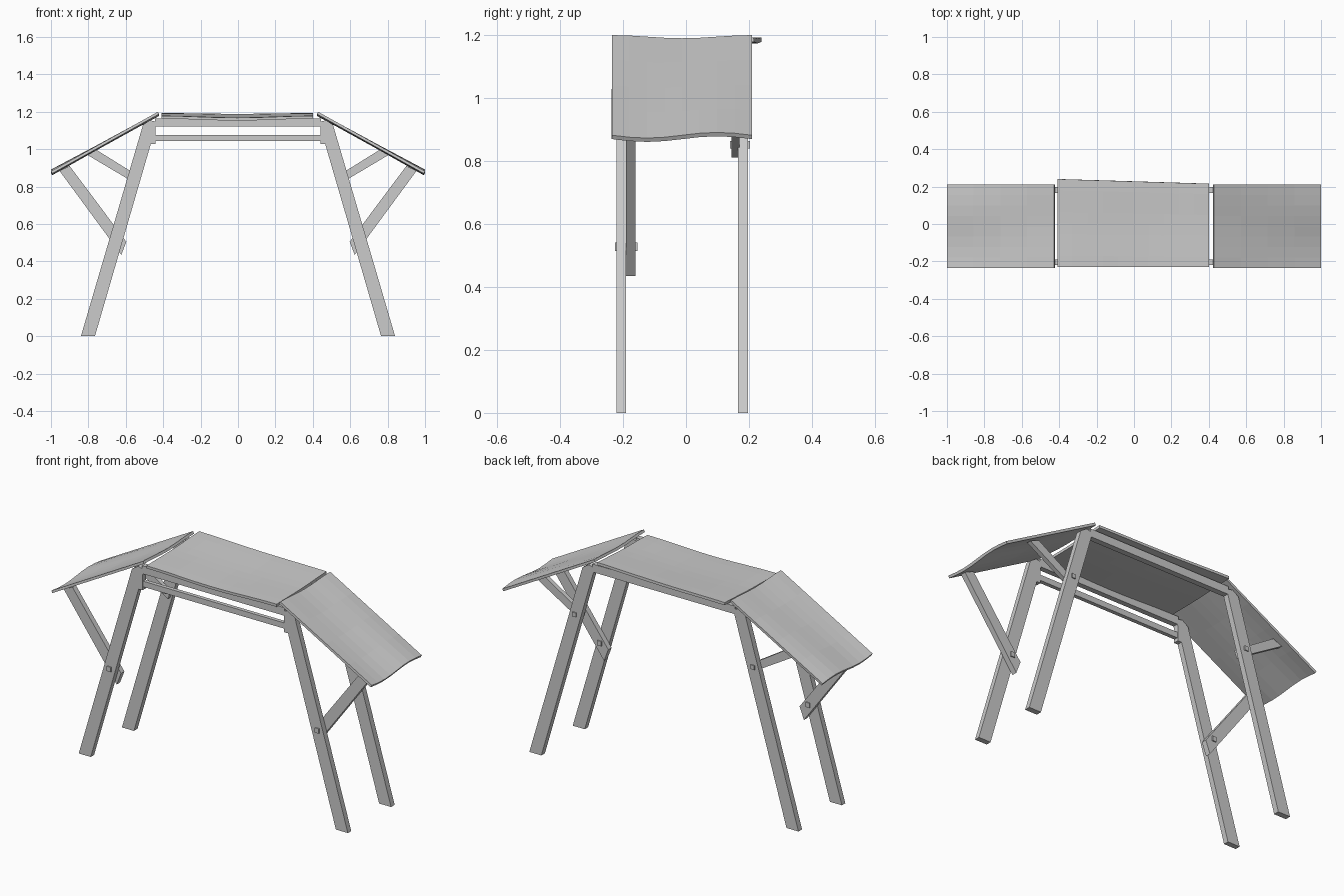
import bpy, bmesh, math

if "Cube" in bpy.data.objects:
    bpy.data.objects.remove(bpy.data.objects["Cube"])


def prism(name, pts, y0, y1):
    """Extrude an x-z outline from y0 to y1."""
    bm = bmesh.new()
    face = bm.faces.new([bm.verts.new((x, y0, z)) for x, z in pts])
    ext = bmesh.ops.extrude_face_region(bm, geom=[face])
    new = [g for g in ext["geom"] if isinstance(g, bmesh.types.BMVert)]
    bmesh.ops.translate(bm, verts=new, vec=(0, y1 - y0, 0))
    bmesh.ops.recalc_face_normals(bm, faces=bm.faces[:])
    me = bpy.data.meshes.new(name)
    bm.to_mesh(me)
    bm.free()
    ob = bpy.data.objects.new(name, me)
    bpy.context.collection.objects.link(ob)
    return ob


def rect(x0, x1, z0, z1):
    return [(x0, z0), (x1, z0), (x1, z1), (x0, z1)]


def panel(name, func, nu, nv, thick):
    """Thin warped board; func maps (u, v) in 0..1 to its top surface."""
    bm = bmesh.new()
    g = [[bm.verts.new(func(i / nu, j / nv)) for j in range(nv + 1)]
         for i in range(nu + 1)]
    for i in range(nu):
        for j in range(nv):
            bm.faces.new((g[i][j], g[i + 1][j], g[i + 1][j + 1], g[i][j + 1]))
    bm.normal_update()
    if sum(f.normal.z for f in bm.faces) < 0:
        bmesh.ops.reverse_faces(bm, faces=bm.faces[:])
    me = bpy.data.meshes.new(name)
    bm.to_mesh(me)
    bm.free()
    ob = bpy.data.objects.new(name, me)
    bpy.context.collection.objects.link(ob)
    mod = ob.modifiers.new("thickness", 'SOLIDIFY')
    mod.thickness = thick
    mod.offset = -1


def sag(t):
    return -0.010 * math.sin(math.pi * t) ** 2


FRONT, BACK = (-0.22, -0.19), (0.165, 0.197)

for side, s in (("left", -1), ("right", 1)):
    def flip(pts):
        return [(s * x, z) for x, z in pts]

    # splayed legs
    leg = flip([(0.765, 0), (0.84, 0), (0.508, 1.13), (0.47, 1.155), (0.432, 1.145)])
    prism(side + "_front_leg", leg, *FRONT)
    prism(side + "_back_leg", leg, *BACK)

    # diagonal wing braces
    prism(side + "_long_brace",
          flip([(0.955, 0.885), (0.90, 0.91), (0.597, 0.505), (0.624, 0.435)]), -0.19, -0.16)
    prism(side + "_short_brace",
          flip([(0.81, 0.972), (0.755, 0.995), (0.525, 0.852), (0.54, 0.812)]), 0.145, 0.17)

    # bolts through brace and leg
    prism(side + "_front_bolt", flip(rect(0.637, 0.662, 0.515, 0.542)), -0.226, -0.154)
    prism(side + "_back_bolt", flip(rect(0.545, 0.568, 0.84, 0.864)), 0.139, 0.203)

    # hanging bracket for the cross bar
    prism(side + "_bracket", flip(rect(0.442, 0.47, 1.027, 1.125)), *FRONT)

    # sloping wing panel
    panel(side + "_wing_panel",
          lambda u, v: (s * (0.428 + 0.572 * u), -0.235 + 0.445 * v,
                        1.2 - 0.318 * u + sag(v) * (1 - u)
                        - 0.009 * u * math.sin(2 * math.pi * v)),
          4, 8, 0.014)

# horizontal rails and lower cross bar
prism("front_rail", rect(-0.445, 0.445, 1.12, 1.165), *FRONT)
prism("back_rail", rect(-0.445, 0.445, 1.12, 1.165), *BACK)
prism("cross_bar", rect(-0.442, 0.442, 1.045, 1.077), -0.216, -0.194)

# warped centre panel, its back edge slightly skewed
panel("centre_panel",
      lambda u, v: (-0.41 + 0.812 * u,
                    -0.23 + v * (0.47 - 0.025 * u),
                    1.178 + 0.015 * v + sag(u) * (1 - 0.6 * v) + 0.4 * sag(v)),
      10, 8, 0.015)
